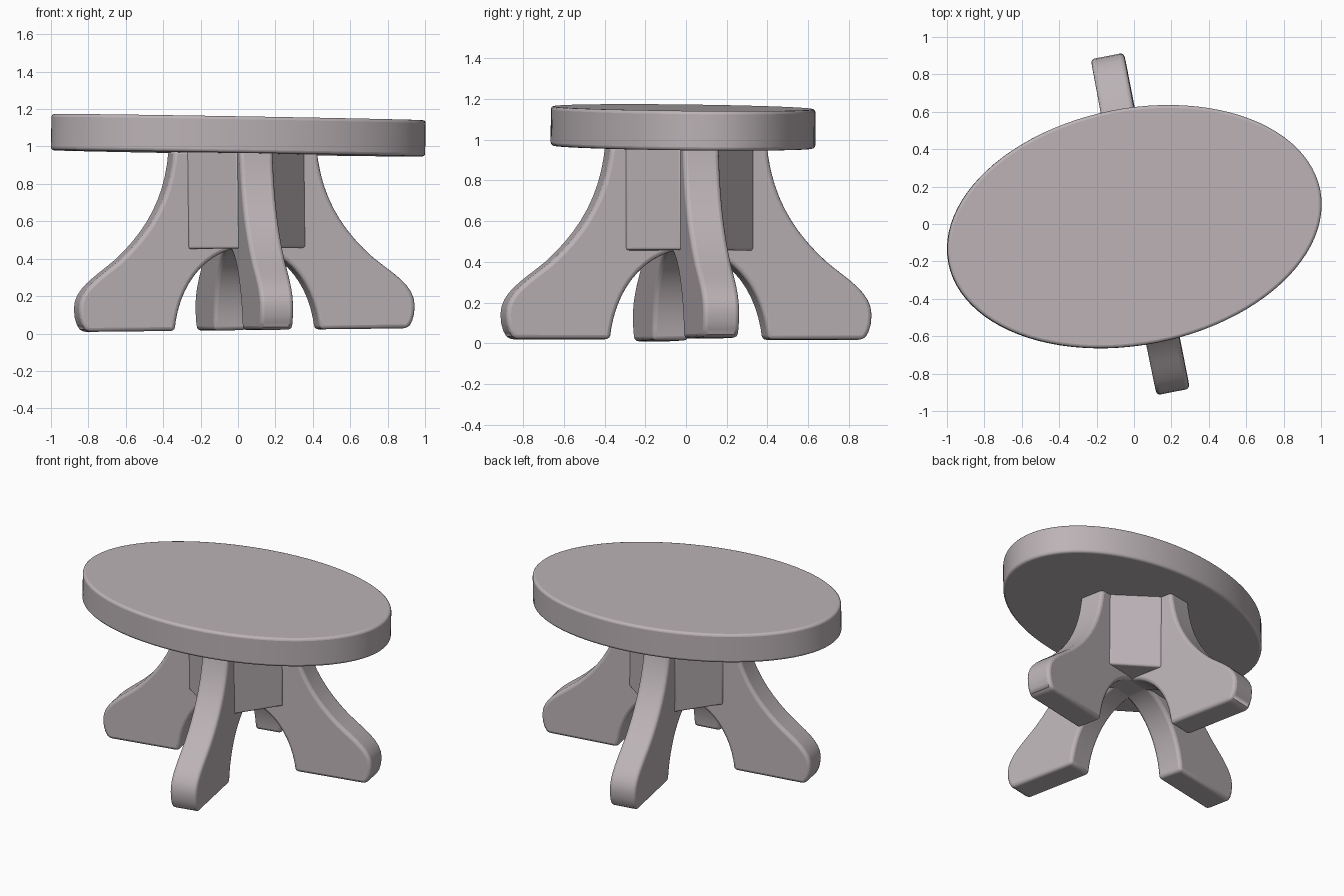
import bpy, bmesh, math
from mathutils import Vector, Matrix
from mathutils.geometry import interpolate_bezier

cube = bpy.data.objects.get("Cube")
if cube:
    bpy.data.objects.remove(cube, do_unlink=True)

TURN = math.radians(11.1)
LEG_WIDTH = 0.18
CENTRE_X = 0.035

# One painted wood colour
paint = bpy.data.materials.new("mauve_grey")
colour = (0.50, 0.45, 0.47, 1)
paint.use_nodes = True
paint.diffuse_color = colour
paint.node_tree.nodes["Principled BSDF"].inputs["Base Color"].default_value = colour


def prism(name, outline, depth, bevel, matrix):
    """Extrude an outline in the XY plane by depth, round its rims and place it."""
    bm = bmesh.new()
    face = bm.faces.new([bm.verts.new((x, y, 0)) for x, y in outline])
    grown = bmesh.ops.extrude_face_region(bm, geom=[face])
    tops = [v for v in grown["geom"] if isinstance(v, bmesh.types.BMVert)]
    bmesh.ops.translate(bm, verts=tops, vec=(0, 0, depth))
    bmesh.ops.recalc_face_normals(bm, faces=bm.faces)
    mesh = bpy.data.meshes.new(name)
    bm.to_mesh(mesh)
    bm.free()
    obj = bpy.data.objects.new(name, mesh)
    bpy.context.collection.objects.link(obj)
    mesh.materials.append(paint)
    obj.matrix_world = matrix
    mod = obj.modifiers.new("rounded_edges", "BEVEL")
    mod.width = bevel
    mod.segments = 3
    mod.limit_method = "ANGLE"
    mod.angle_limit = math.radians(35)
    bpy.ops.object.select_all(action="DESELECT")
    obj.select_set(True)
    bpy.context.view_layer.objects.active = obj
    bpy.ops.object.shade_smooth_by_angle(angle=math.radians(40))
    return obj


def bezier(points, count):
    return [p[:2] for p in interpolate_bezier(*[Vector((x, z, 0)) for x, z in points], count)]


# Leg side profile: distance from the middle, height
profile = [(-0.05, 0.465)]
profile += bezier([(0, 0.465), (0.22, 0.45), (0.37, 0.27), (0.395, 0.018)], 14)
profile += bezier([(0.87, 0.018), (0.89, 0.03), (0.915, 0.07), (0.915, 0.14)], 5)
profile += bezier([(0.915, 0.14), (0.915, 0.25), (0.80, 0.31), (0.69, 0.40)], 9)[1:]
profile += bezier([(0.69, 0.40), (0.51, 0.56), (0.41, 0.74), (0.39, 0.985)], 11)[1:]
profile.append((-0.05, 0.985))

# Base leans very slightly
base = (Matrix.Translation((CENTRE_X, 0, 0)) @ Matrix.Rotation(-0.011, 4, "Y")
        @ Matrix.Rotation(TURN, 4, "Z"))
upright = Matrix.Rotation(math.pi / 2, 4, "X") @ Matrix.Translation((0, 0, -LEG_WIDTH / 2))

# Four legs in a cross
for i, side in enumerate(("left", "back", "right", "front")):
    spin = Matrix.Rotation(i * math.pi / 2, 4, "Z")
    prism(side + "_leg", profile, LEG_WIDTH, 0.022, base @ spin @ upright)

# Central post with flat panels between the legs
post = []
for i in range(4):
    for v in (-0.09, 0.09):
        post.append((Matrix.Rotation(i * math.pi / 2, 2) @ Vector((0.32, v)))[:])
prism("centre_post", post, 0.53, 0.012, base @ Matrix.Translation((0, 0, 0.455)))

# Oval top, tilted slightly toward one end
oval = [(1.012 * math.cos(a), 0.632 * math.sin(a))
        for a in (math.tau * i / 96 for i in range(96))]
tilt = Matrix.Rotation(0.016, 4, "Y") @ Matrix.Rotation(-0.007, 4, "X")
prism("table_top", oval, 0.194, 0.016,
      Matrix.Translation((0, -0.015, 0.963)) @ tilt @ Matrix.Rotation(TURN, 4, "Z"))
